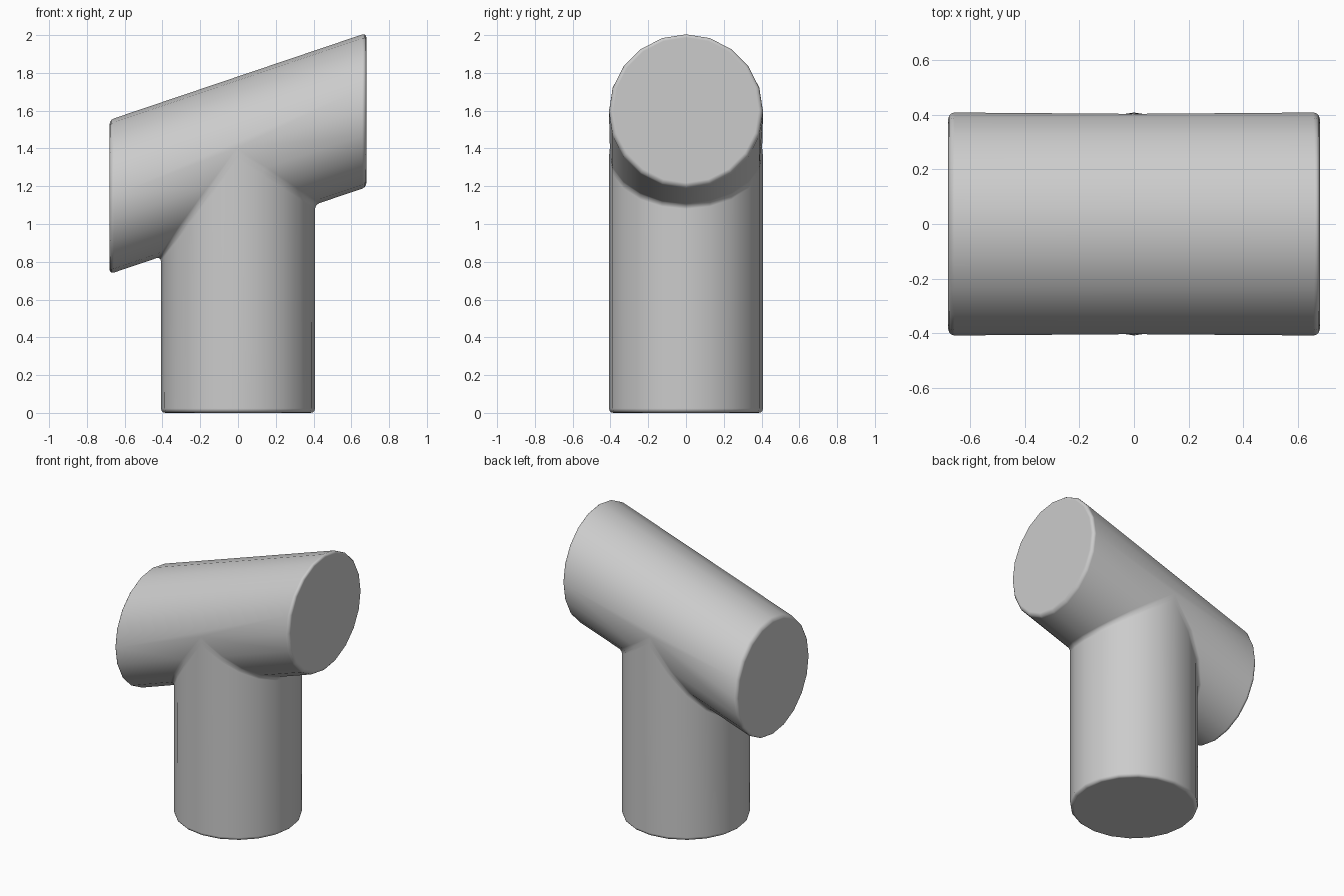
import bpy, bmesh, math

if "Cube" in bpy.data.objects:
    bpy.data.objects.remove(bpy.data.objects["Cube"])

N = 20            # sides of both pipes
R = 0.408         # radius of both pipes
C = 1.373         # height of the tilted pipe's axis at x = 0
S = 0.338         # slope of the tilted pipe
L = 0.68          # half length of the tilted pipe

bm = bmesh.new()
angles = [2 * math.pi * k / N for k in range(N)]


def ring(fn):
    return [bm.verts.new(fn(a)) for a in angles]


# End rings: two vertical mouths of the tilted pipe and the foot of the post
def mouth(x):
    return ring(lambda a: (x, R * math.cos(a), C + S * x + R * math.sin(a)))


left, right = mouth(-L), mouth(L)
foot = ring(lambda a: (R * math.sin(a), R * math.cos(a), 0))

# Mitred seam where the post meets the pipe, above each foot corner
seam = ring(lambda a: (R * math.sin(a), R * math.cos(a),
                       C + S * R * math.sin(a) - abs(R * math.sin(a))))

H = N // 2
for k in range(N):
    n = (k + 1) % N
    # Post wall
    bm.faces.new((foot[k], foot[n], seam[n], seam[k]))
    if k < H:
        # Upper half of the pipe, touching the seam only at its two peaks
        face = [left[k], left[n], right[n], right[k]]
        if k == 0:
            face.append(seam[0])
        if n == H:
            face.insert(2, seam[H])
        bm.faces.new(face)
        # Right underside meets the +x half of the seam
        bm.faces.new((right[-k], right[(-n) % N], seam[n], seam[k]))
    else:
        # Left underside meets the -x half of the seam
        bm.faces.new((left[k], left[n], seam[n], seam[k]))

# Flat caps
for r in (left, right, foot):
    bm.faces.new(r)
bmesh.ops.recalc_face_normals(bm, faces=bm.faces[:])


def loop_edges(r):
    return [bm.edges.get((r[k], r[(k + 1) % N])) for k in range(N)]


# Softened rims and seam
rims = loop_edges(left) + loop_edges(right) + loop_edges(foot) + loop_edges(seam)
bmesh.ops.bevel(bm, geom=rims, offset=0.023, offset_type='OFFSET', segments=3,
                profile=0.5, affect='EDGES', clamp_overlap=True)
bmesh.ops.recalc_face_normals(bm, faces=bm.faces[:])

mesh = bpy.data.meshes.new("pipe_tee")
bm.to_mesh(mesh)
bm.free()
tee = bpy.data.objects.new("pipe_tee", mesh)
bpy.context.collection.objects.link(tee)
bpy.context.view_layer.objects.active = tee
tee.select_set(True)
bpy.ops.object.shade_smooth_by_angle(angle=math.radians(40))
wn = tee.modifiers.new("even_shading", 'WEIGHTED_NORMAL')
wn.keep_sharp = True
